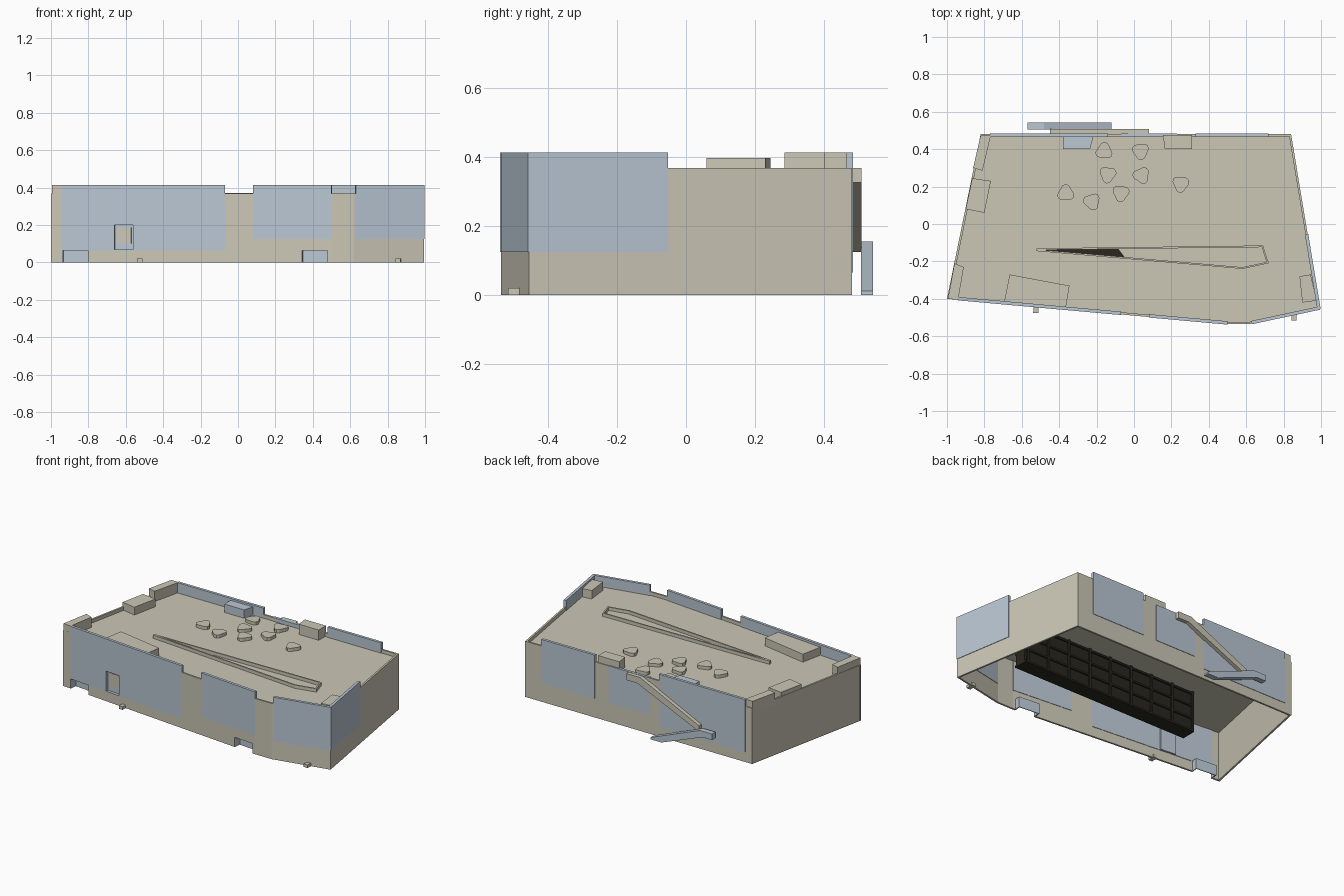
import bpy, bmesh, math, random
from mathutils import Vector

cube = bpy.data.objects.get("Cube")
if cube:
    bpy.data.objects.remove(cube)
random.seed(4)


def material(name, rgb):
    m = bpy.data.materials.new(name)
    m.use_nodes = True
    m.diffuse_color = (*rgb, 1)
    m.node_tree.nodes["Principled BSDF"].inputs["Base Color"].default_value = (*rgb, 1)
    return m


TAN = material("warm stone", (0.60, 0.575, 0.47))
BLUE = material("pale blue glass", (0.49, 0.57, 0.65))
DARK = material("dark steel", (0.022, 0.02, 0.013))


def solid(name, base, offset, mat):
    """Extrude a polygon of 3D points by an offset vector."""
    bm = bmesh.new()
    face = bm.faces.new([bm.verts.new(p) for p in base])
    ext = bmesh.ops.extrude_face_region(bm, geom=[face])
    new = [v for v in ext["geom"] if isinstance(v, bmesh.types.BMVert)]
    bmesh.ops.translate(bm, verts=new, vec=offset)
    bmesh.ops.recalc_face_normals(bm, faces=bm.faces)
    mesh = bpy.data.meshes.new(name)
    bm.to_mesh(mesh)
    bm.free()
    mesh.materials.append(mat)
    obj = bpy.data.objects.new(name, mesh)
    bpy.context.collection.objects.link(obj)
    return obj


def prism(name, pts, z0, z1, mat):
    return solid(name, [(x, y, z0) for x, y in pts], (0, 0, z1 - z0), mat)


def side_profile(name, pts, y0, y1, mat):
    return solid(name, [(x, y0, z) for x, z in pts], (0, y1 - y0, 0), mat)


def strip(name, p, q, a, b, outer, inner, z0, z1, mat):
    """Upright slab along edge p-q between fractions a and b."""
    p, q = Vector(p), Vector(q)
    d = q - p
    n = Vector((d.y, -d.x)).normalized()
    s, e = p + d * a, p + d * b
    return prism(name, [s + n * outer, e + n * outer, e - n * inner, s - n * inner], z0, z1, mat)


def cut(target, cutter):
    mod = target.modifiers.new("opening", "BOOLEAN")
    mod.operation = "DIFFERENCE"
    mod.solver = "EXACT"
    mod.object = cutter
    cutter.hide_render = True
    cutter.hide_viewport = True
    cutter.display_type = "WIRE"


ROOF, RIM, TOP = 0.345, 0.368, 0.413
A, B, C, D, E, F = outline = [(-1, -0.40), (0.5, -0.535), (0.62, -0.535),
                              (0.995, -0.455), (0.84, 0.48), (-0.82, 0.48)]


def at_x(p, q, x):
    return (x - p[0]) / (q[0] - p[0])


# Open-bottomed shell: walls with a low rim, and the roof slab
names = ["front_wall", "front_bend_wall", "front_angled_wall", "left_wall", "back_wall", "right_wall"]
walls = {}
for i, name in enumerate(names):
    walls[name] = strip(name, outline[i], outline[(i + 1) % 6], 0, 1, 0, 0.012, 0, RIM, TAN)
roof = prism("roof", [(x * 0.992, y * 0.985) for x, y in outline], ROOF - 0.02, ROOF, TAN)

# Glass panels set through the walls, rising above the rim
panels = [("front_wide_panel", A, B, -0.94, -0.07, 0.065, TOP),
          ("front_middle_panel", A, B, 0.08, 0.5, 0.125, TOP),
          ("front_corner_panel", C, D, 0.63, 0.995, 0.125, TOP),
          ("back_left_panel", E, F, 0.72, 0.33, 0.125, TOP),
          ("back_middle_panel", E, F, 0.23, -0.07, 0.125, RIM + 0.002),
          ("back_right_panel", E, F, -0.14, -0.77, 0.065, TOP)]
made = {}
for name, p, q, x0, x1, z0, z1 in panels:
    made[name] = strip(name, p, q, at_x(p, q, x0), at_x(p, q, x1), 0.003, 0.015, z0, z1, BLUE)
strip("left_panel", D, E, 0, 0.43, 0.003, 0.015, 0.125, TOP, BLUE)

# Recessed entrances at the foot of the front wall
for side, x0, x1 in (("right", -0.94, -0.8), ("left", 0.34, 0.48)):
    a, b = at_x(A, B, x0), at_x(A, B, x1)
    hole = strip(side + "_entrance_cutter", A, B, a, b, 0.05, 0.05, -0.02, 0.064, BLUE)
    cut(walls["front_wall"], hole)
    strip(side + "_entrance_back", A, B, a, b, -0.045, 0.05, 0, 0.07, BLUE)
    strip(side + "_entrance_lintel", A, B, a, b, -0.002, 0.05, 0.064, 0.07, BLUE)
    for n, t in enumerate((a, b)):
        strip(f"{side}_entrance_jamb_{n}", A, B, t - 0.002, t + 0.002, -0.002, 0.05, 0, 0.07, BLUE)

# Recessed window in the wide front panel
a, b = at_x(A, B, -0.66), at_x(A, B, -0.56)
hole = strip("window_cutter", A, B, a, b, 0.05, 0.05, 0.068, 0.2, BLUE)
cut(walls["front_wall"], hole)
cut(made["front_wide_panel"], hole)
strip("window_surround", A, B, a - 0.003, b + 0.003, -0.02, 0.03, 0.062, 0.205, BLUE)
strip("window_plate", A, B, at_x(A, B, -0.648), at_x(A, B, -0.572), -0.014, 0.021, 0.1, 0.188, TAN)

# Small sloped blocks on the ground in front
for i, (x, y) in enumerate([(-0.525, -0.475), (0.855, -0.515)]):
    prism(f"ground_block_{i}", [(x - 0.014, y), (x + 0.014, y), (x + 0.016, y + 0.05),
                                (x - 0.012, y + 0.05)], 0, 0.02, TAN)

# Roof-edge blocks: outline, top height, colour
blocks = {
    "front_right_corner_block": ([(-0.995, -0.4), (-0.94, -0.405), (-0.91, -0.23), (-0.96, -0.21)], TOP, TAN),
    "front_left_corner_block": ([(0.90, -0.42), (0.975, -0.41), (0.945, -0.27), (0.885, -0.28)], 0.4, TAN),
    "front_roof_box": ([(-0.695, -0.42), (-0.365, -0.45), (-0.345, -0.33), (-0.665, -0.27)], 0.398, TAN),
    "side_roof_box": ([(-0.9, 0.08), (-0.8, 0.06), (-0.765, 0.23), (-0.865, 0.245)], 0.396, TAN),
    "back_corner_block": ([(-0.86, 0.3), (-0.81, 0.285), (-0.765, 0.475), (-0.82, 0.475)], TOP, TAN),
    "back_blue_box": ([(-0.38, 0.4), (-0.235, 0.4), (-0.215, 0.475), (-0.38, 0.475)], 0.4, BLUE),
    "back_roof_box": ([(0.165, 0.4), (0.31, 0.4), (0.31, 0.475), (0.155, 0.475)], TOP, TAN),
}
for name, (pts, top, mat) in blocks.items():
    prism(name, pts, ROOF - 0.01, top, mat)

# Long wedge-shaped skylight: raised rim and an opening at its narrow end
sky = [(-0.52, -0.145), (0.58, -0.24), (0.72, -0.21), (0.69, -0.115), (-0.52, -0.13)]
for i, p in enumerate(sky):
    strip(f"skylight_rim_{i}", p, sky[(i + 1) % 5], 0, 1, 0, 0.009, ROOF - 0.01, 0.367, TAN)
hole = prism("skylight_cutter", [(-0.5, -0.145), (-0.05, -0.18), (-0.09, -0.127), (-0.5, -0.135)],
             0.3, 0.4, TAN)
cut(roof, hole)

# Dark gridded core hanging under the roof
prism("core", [(-0.56, -0.2), (0.75, -0.2), (0.75, -0.12), (-0.56, -0.12)], 0.05, 0.326, DARK)
for i in range(9):
    x = -0.56 + i * 0.16
    prism(f"core_post_{i}", [(x, -0.21), (x + 0.015, -0.21), (x + 0.015, -0.11), (x, -0.11)],
          0.05, 0.326, DARK)
for i in range(4):
    z = 0.05 + i * 0.085
    prism(f"core_rail_{i}", [(-0.56, -0.21), (0.75, -0.21), (0.75, -0.11), (-0.56, -0.11)],
          z, z + 0.012, DARK)

# Rounded three-sided stones scattered on the roof
spots = [(-0.16, 0.39), (0.035, 0.39), (-0.14, 0.265), (0.04, 0.26), (0.25, 0.215),
         (-0.07, 0.165), (-0.365, 0.165), (-0.225, 0.12)]
for i, (x, y) in enumerate(spots):
    turn = random.random() * math.tau
    pts = []
    for k in range(18):
        t = math.tau * k / 18
        r = 0.042 * (1 + 0.16 * math.cos(3 * t))
        pts.append((x + r * math.cos(t + turn), y + r * math.sin(t + turn)))
    prism(f"roof_stone_{i}", pts, ROOF - 0.005, 0.366, TAN)

# Two switchback ramps on the back wall
side_profile("upper_ramp", [(0.08, RIM), (0.08, 0.325), (0.0, 0.325), (-0.45, 0.125),
                            (-0.45, 0.165), (-0.02, RIM)], 0.478, 0.508, TAN)
side_profile("lower_ramp", [(-0.57, 0.155), (-0.57, 0.115), (-0.5, 0.115), (-0.2, 0),
                            (-0.12, 0), (-0.12, 0.012), (-0.48, 0.155)], 0.506, 0.542, BLUE)
